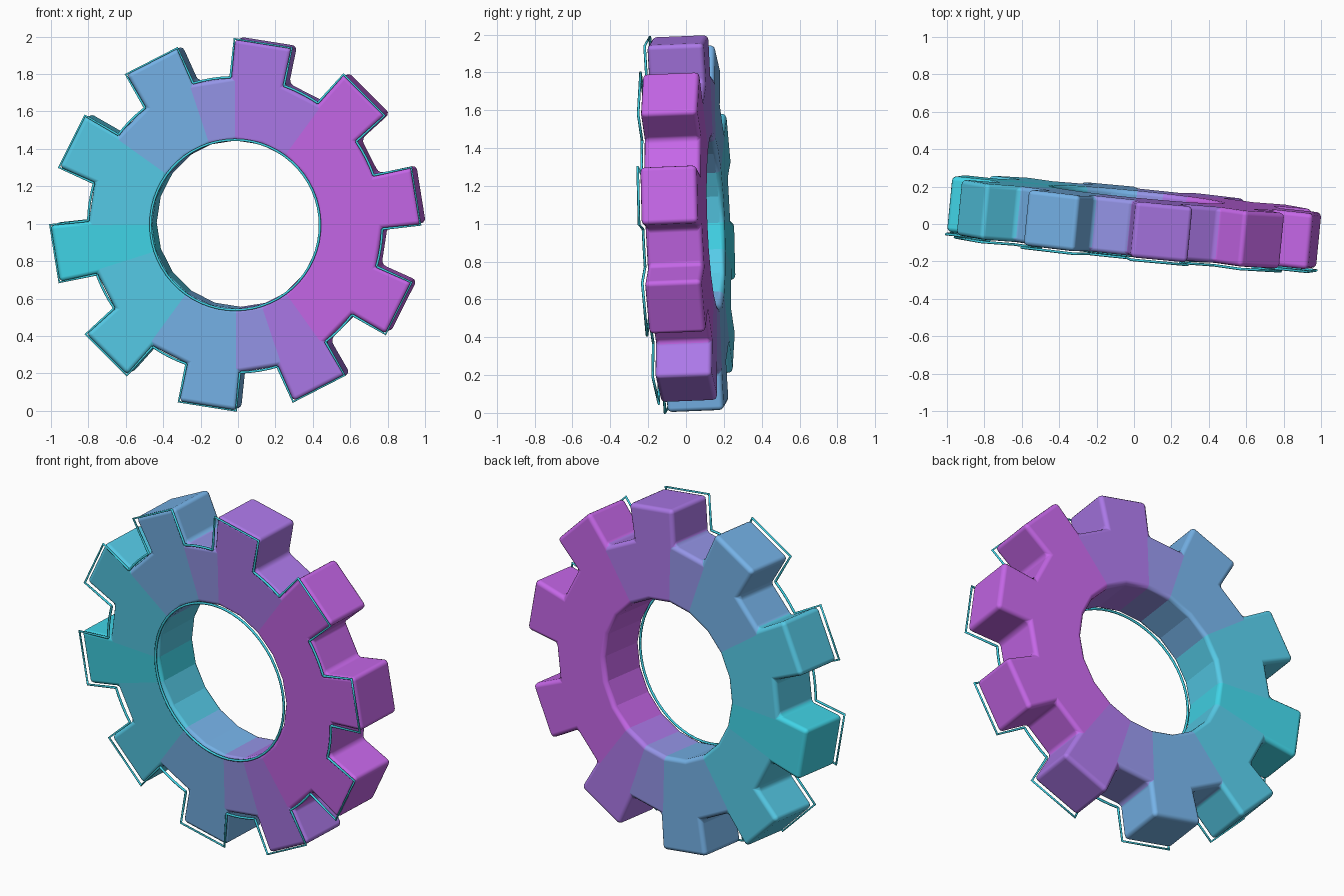
import bpy, bmesh, math
from mathutils import Matrix

if "Cube" in bpy.data.objects:
    bpy.data.objects.remove(bpy.data.objects["Cube"])

TEETH = 10
HOLE_R, ROOT_R, TIP_R = 0.45, 0.79, 0.995
FRONT, BACK, WIRE_Y = -0.14, 0.16, -0.152
ROOT_HALF, TIP_HALF = 10.6, 9.0      # half angles of a tooth, degrees

PALETTE = [("cyan", "42D8EB"), ("teal", "57CEEB"), ("blue", "77B5EB"),
           ("lavender", "9797EB"), ("purple", "AE7AEB"), ("magenta", "C868EB")]


def linear(c):
    return c / 12.92 if c <= 0.04045 else ((c + 0.055) / 1.055) ** 2.4


mats = []
for name, code in PALETTE:
    m = bpy.data.materials.new(name)
    rgb = [linear(int(code[i:i + 2], 16) / 255) for i in (0, 2, 4)]
    m.diffuse_color = (*rgb, 1)
    m.use_nodes = True
    m.node_tree.nodes["Principled BSDF"].inputs["Base Color"].default_value = m.diffuse_color
    mats.append(m)


def colour(angle):
    """Palette index of the sector holding this angle."""
    a = angle % 360
    for limit, index in ((54, 5), (90, 4), (108, 3), (144, 2), (180, 1), (198, 0),
                         (234, 1), (270, 2), (288, 3), (306, 4), (360, 5)):
        if a < limit:
            return index


def polar(r, angle, y):
    a = math.radians(angle)
    return (r * math.cos(a), y, r * math.sin(a))


# The whole gear leans slightly forward and is turned a little to its left
PLACE = (Matrix.Translation((0, 0, 1)) @ Matrix.Rotation(math.radians(-5.6), 4, 'Z')
         @ Matrix.Rotation(math.radians(2.3), 4, 'X'))


def add_object(name, data):
    ob = bpy.data.objects.new(name, data)
    bpy.context.collection.objects.link(ob)
    for m in mats:
        data.materials.append(m)
    ob.matrix_world = PLACE
    return ob


# Gear body: alternating tooth and gap sectors
bm = bmesh.new()


def prism_face(points, index, walls):
    """Front and back face of an outline, plus walls along the listed sides."""
    f = [bm.verts.new(polar(r, a, FRONT)) for r, a in points]
    b = [bm.verts.new(polar(r, a, BACK)) for r, a in points]
    faces = [bm.faces.new(f), bm.faces.new(b[::-1])]
    n = len(points)
    for i in walls:
        j = (i + 1) % n
        faces.append(bm.faces.new((f[j], f[i], b[i], b[j])))
    for face in faces:
        face.material_index = index
        face.smooth = True


for k in range(TEETH):
    c = 9 + 36 * k
    lo, hi = c - ROOT_HALF, c + ROOT_HALF
    prism_face([(HOLE_R, c - 9), (ROOT_R, lo), (ROOT_R, hi), (HOLE_R, c + 9)],
               colour(c), [3])
    prism_face([(ROOT_R, lo), (TIP_R, c - TIP_HALF), (TIP_R, c + TIP_HALF), (ROOT_R, hi)],
               colour(c), [0, 1, 2])
    prism_face([(HOLE_R, c + 9), (ROOT_R, hi), (ROOT_R, lo + 36), (HOLE_R, c + 27)],
               colour(c + 18), [1, 3])
bmesh.ops.remove_doubles(bm, verts=bm.verts, dist=1e-4)
bmesh.ops.recalc_face_normals(bm, faces=bm.faces)
# Facets of the bore stay crisp
for e in bm.edges:
    if all(math.hypot(v.co.x, v.co.z) < HOLE_R + 0.01 for v in e.verts) \
            and abs(e.verts[0].co.y - e.verts[1].co.y) > 0.1:
        e.smooth = False
mesh = bpy.data.meshes.new("gear_body")
bm.to_mesh(mesh)
bm.free()
body = add_object("gear_body", mesh)
bev = body.modifiers.new("rounded_edges", 'BEVEL')
bev.width = 0.025
bev.segments = 3
bev.limit_method = 'ANGLE'
bev.angle_limit = math.radians(30)
bev.harden_normals = True


def wire(name, paths):
    """Thin round rod along each (points, colour) path."""
    cu = bpy.data.curves.new(name, 'CURVE')
    cu.dimensions = '3D'
    cu.bevel_depth = 0.007
    cu.bevel_resolution = 1
    cu.use_fill_caps = True
    for points, index in paths:
        sp = cu.splines.new('POLY')
        sp.points.add(len(points) - 1)
        for p, (r, a) in zip(sp.points, points):
            p.co = (*polar(r, a, WIRE_Y), 1)
        sp.material_index = index
    return add_object(name, cu)


# Outline rod following teeth and gaps just ahead of the front face
paths = []
for k in range(TEETH):
    c = 9 + 36 * k
    paths.append(([(ROOT_R, c - ROOT_HALF), (TIP_R, c - TIP_HALF),
                   (TIP_R, c + TIP_HALF), (ROOT_R, c + ROOT_HALF)], colour(c)))
    span = 36 - 2 * ROOT_HALF
    paths.append(([(ROOT_R, c + ROOT_HALF + span * i / 4) for i in range(5)],
                  colour(c + 18)))
wire("outline_rod", paths)

# Rod ring around the bore
wire("bore_ring", [([(HOLE_R + 0.005, s + 6 * i) for i in range(31)], col)
                   for s, col in ((-90, 4), (90, 3))])
